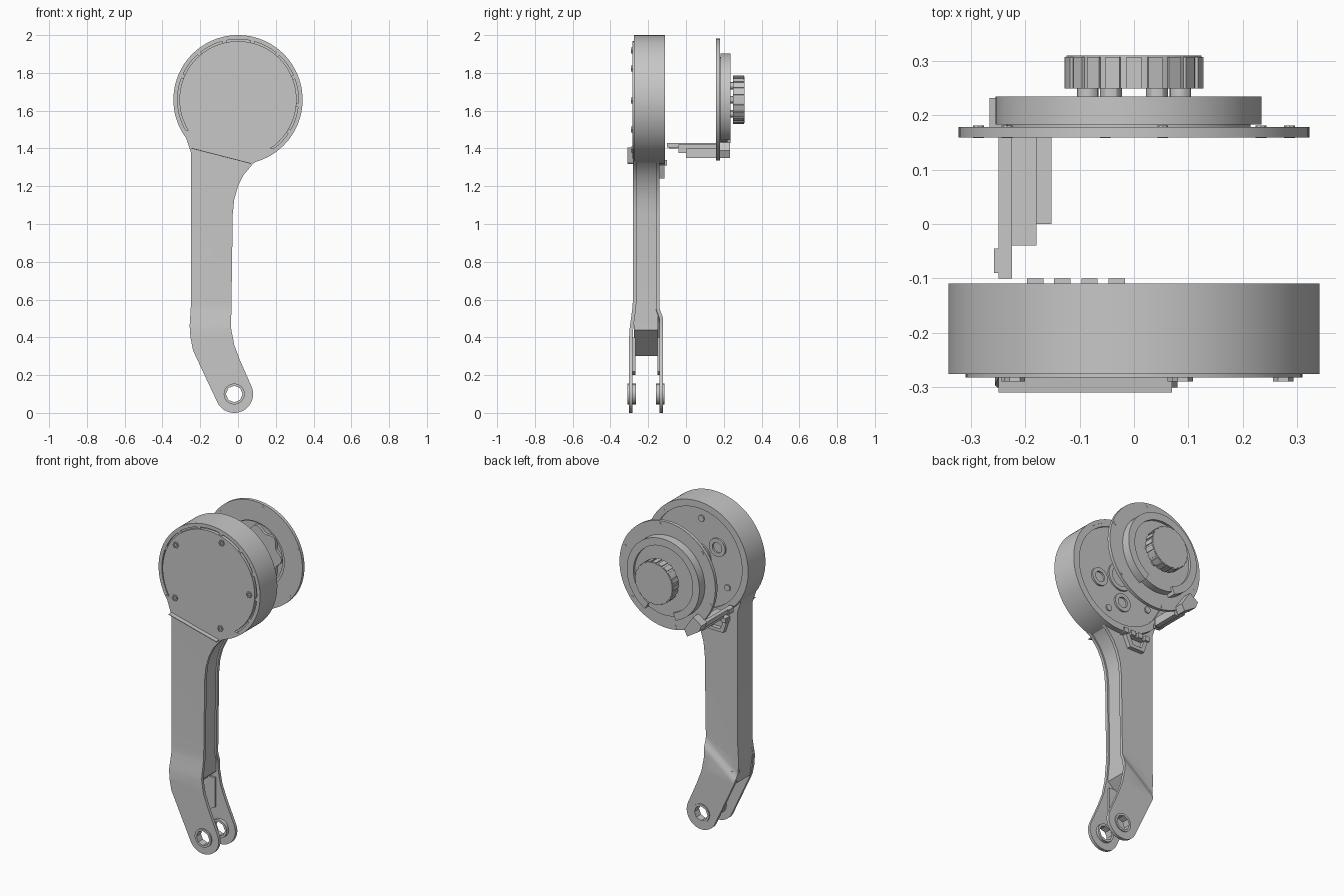
import bpy, bmesh, math
from mathutils import Matrix, Vector

if "Cube" in bpy.data.objects:
    bpy.data.objects.remove(bpy.data.objects["Cube"], do_unlink=True)

GREY = (0.57, 0.57, 0.57, 1)
metal = bpy.data.materials.new("plain grey")
metal.use_nodes = True
metal.diffuse_color = GREY
metal.node_tree.nodes["Principled BSDF"].inputs["Base Color"].default_value = GREY

HUB = (0, 1.658)
PIN = (-0.02, 0.1)


def finish(ob):
    ob.data.materials.clear()
    ob.data.materials.append(metal)
    bpy.ops.object.select_all(action='DESELECT')
    ob.select_set(True)
    bpy.context.view_layer.objects.active = ob
    bpy.ops.object.shade_smooth_by_angle(angle=math.radians(30))


def arc(c, r, a0, a1, n=16):
    angles = [math.radians(a0 + (a1 - a0) * i / n) for i in range(n + 1)]
    return [(c[0] + r * math.cos(a), c[1] + r * math.sin(a)) for a in angles]


def circle(c, r, n=64):
    return arc(c, r, 0, 360, n)[:-1]


def polar(r, deg):
    a = math.radians(deg)
    return (HUB[0] + r * math.cos(a), HUB[1] + r * math.sin(a))


def prism(name, loops, y0, y1, flare=None):
    """Fill x/z outlines (first outer, rest holes) and extrude from y0 to y1.
    flare = (offset, tilt, start, end) bends the lower part sideways in y."""
    cu = bpy.data.curves.new(name, 'CURVE')
    cu.dimensions, cu.fill_mode = '2D', 'BOTH'
    cu.extrude = (y1 - y0) / 2
    for pts in loops:
        s = cu.splines.new('POLY')
        s.points.add(len(pts) - 1)
        for p, q in zip(s.points, pts):
            p.co = (q[0], q[1], 0, 1)
        s.use_cyclic_u = True
    tmp = bpy.data.objects.new(name + "_outline", cu)
    bpy.context.collection.objects.link(tmp)
    dg = bpy.context.evaluated_depsgraph_get()
    me = bpy.data.meshes.new_from_object(tmp.evaluated_get(dg))
    bpy.data.objects.remove(tmp, do_unlink=True)
    me.transform(Matrix.Translation((0, (y0 + y1) / 2, 0)) @ Matrix.Rotation(math.pi / 2, 4, 'X'))
    bm = bmesh.new()
    bm.from_mesh(me)
    bmesh.ops.remove_doubles(bm, verts=bm.verts, dist=1e-5)
    if flare:
        offset, tilt, start, end = flare
        for k in range(5):
            z = start + (end - start) * k / 4
            bmesh.ops.bisect_plane(bm, geom=bm.verts[:] + bm.edges[:] + bm.faces[:],
                                   plane_co=(-0.04, 0, z), plane_no=Vector((-tilt, 0, 1)).normalized())
        for v in bm.verts:
            level = v.co.z - tilt * (v.co.x + 0.04)
            t = max(0, min(1, (start - level) / (start - end)))
            v.co.y += offset * t * t * (3 - 2 * t)
    bmesh.ops.recalc_face_normals(bm, faces=bm.faces)
    bm.to_mesh(me)
    bm.free()
    ob = bpy.data.objects.new(name, me)
    bpy.context.collection.objects.link(ob)
    finish(ob)


def box(name, x, y, z):
    prism(name, [[(x[0], z[0]), (x[1], z[0]), (x[1], z[1]), (x[0], z[1])]], y[0], y[1])


# Motor drum: outer wall, inner body, front cover behind a narrow groove
prism("drum_wall", [circle(HUB, 0.342, 96), circle(HUB, 0.32, 96)], -0.276, -0.11)
prism("drum_body", [circle(HUB, 0.33, 96)], -0.264, -0.122)
prism("drum_rim", [circle(HUB, 0.33, 96), circle(HUB, 0.3, 96)], -0.2, -0.111)
prism("front_cover", [circle(HUB, 0.31, 96)], -0.283, -0.255)
prism("drum_back_hub", [circle(HUB, 0.085), circle(HUB, 0.06)], -0.13, -0.112)
for i in range(5):
    bolt = polar(0.275, 71 + 72 * i)
    prism("cover_bolt", [circle(bolt, 0.019, 6), circle(bolt, 0.011, 6)], -0.29, -0.275)
for a in (145, 265, 340):
    boss = polar(0.16, a)
    prism("back_boss", [circle(boss, 0.055, 24), circle(boss, 0.032, 24)], -0.13, -0.111)
    prism("boss_bolt", [circle(polar(0.24, a - 50), 0.02, 8)], -0.13, -0.114)

# Small clips bridging the groove around the cover
for i in range(8):
    a = -32 + 27 * i
    clip = [polar(r, a + d) for r, d in ((0.306, -2), (0.335, -2), (0.335, 2), (0.306, 2))]
    prism("cover_clip", [clip], -0.275, -0.255)

# Long arm: front and rear shells with a core set in on the right edge
right = [(-0.035, 0.56), (-0.028, 1.05), (-0.02, 1.13), (0.0, 1.2), (0.03, 1.26), (0.08, 1.32), (0.2, 1.395)]
left = [(-0.29, 1.5), (-0.25, 1.38), (-0.25, 0.56)]
lower_right = [(-0.037, 0.45), (-0.02, 0.36), (0.01, 0.28)]
lower_left = [(-0.238, 0.33), (-0.252, 0.4), (-0.256, 0.46)]
link = arc(PIN, 0.1, 210, 385, 24) + lower_right[::-1] + right + left + lower_left[::-1]
pin_hole = circle(PIN, 0.047, 8)
prism("front_arm_plate", [link, pin_hole], -0.281, -0.262, flare=(-0.02, 0, 0.6, 0.4))
prism("rear_arm_plate", [link, pin_hole], -0.16, -0.141, flare=(0.02, 0.8, 0.56, 0.49))

# Core ends in a slanted face between the fork plates
core_right = [(x - 0.01, z) for x, z in [(-0.035, 0.44)] + right]
core_left = left + [(-0.255, 0.46), (-0.238, 0.33)]
prism("arm_core", [[(-0.2, 0.3)] + core_right + core_left], -0.275, -0.148)

# Thin seam strip between cover and arm
prism("cover_seam", [[(-0.25, 1.4), (0.07, 1.318), (0.07, 1.322), (-0.25, 1.404)]], -0.31, -0.28)

# Fork bushings and inner stiffening webs
for name, y0, y1 in (("front_bushing", -0.31, -0.265), ("rear_bushing", -0.16, -0.115)):
    prism(name, [circle(PIN, 0.056, 16), circle(PIN, 0.044, 8)], y0, y1)
for y0, y1 in ((-0.285, -0.268), (-0.152, -0.135)):
    prism("fork_web", [[(-0.09, 0.2), (-0.05, 0.22), (-0.05, 0.4), (-0.22, 0.4), (-0.21, 0.34)]], y0, y1)

# Cable guard frame and teeth under the drum
prism("guard_frame", [[(-0.17, 1.24), (-0.07, 1.24), (-0.03, 1.33), (-0.2, 1.33)],
                      [(-0.15, 1.26), (-0.09, 1.26), (-0.07, 1.31), (-0.17, 1.31)]], -0.145, -0.115)
for i in range(4):
    x = -0.197 + i * 0.05
    box("guard_tooth", (x, x + 0.03), (-0.145, -0.1), (1.31, 1.34))

# Rear disc with a recessed front and a lobed flange inside it
prism("disc_ring", [circle(HUB, 0.323, 96), circle(HUB, 0.2, 96)], 0.159, 0.179)
lobes = [polar(0.155 + 0.014 * math.cos(math.radians(8 * 5 * i)), 5 * i) for i in range(72)]
prism("inner_flange", [lobes], 0.178, 0.2)
for i in range(6):
    prism("disc_bolt", [circle(polar(0.305, 20 + 60 * i), 0.01, 8)], 0.158, 0.181)

# Stepped housing, closed at the back, with a clamp band
HOUSE = (-0.01, 1.658)
prism("housing_wall", [circle(HOUSE, 0.225, 72), circle(HOUSE, 0.19, 72)], 0.17, 0.22)
prism("housing_floor", [circle(HOUSE, 0.2, 72)], 0.195, 0.22)
prism("clamp_band", [arc(HOUSE, 0.245, -60, 250, 60) + arc(HOUSE, 0.2, 250, -60, 60)], 0.183, 0.235)

# Output knob on short posts, with fine grip teeth
for i in range(6):
    prism("knob_post", [circle(polar(0.085, 60 * i), 0.02, 12)], 0.2, 0.26)
prism("knob", [circle(HUB, 0.124, 48)], 0.25, 0.31)
for i in range(20):
    tooth = [polar(r, 18 * i + d) for r, d in ((0.115, -7), (0.129, -6), (0.129, 6), (0.115, 7))]
    prism("knob_tooth", [tooth], 0.25, 0.308)

# Stepped bracket reaching from the disc to the drum
box("bracket_long", (-0.25, -0.225), (-0.1, 0.165), (1.405, 1.43))
box("bracket_tip", (-0.258, -0.24), (-0.09, -0.045), (1.4, 1.43))
box("bracket_middle", (-0.228, -0.18), (-0.04, 0.165), (1.375, 1.42))
box("bracket_short", (-0.182, -0.152), (0, 0.165), (1.35, 1.4))
prism("bracket_clamp", [[(-0.266, 1.44), (-0.25, 1.4), (-0.17, 1.35), (-0.15, 1.39), (-0.21, 1.48)]],
      0.175, 0.232)
